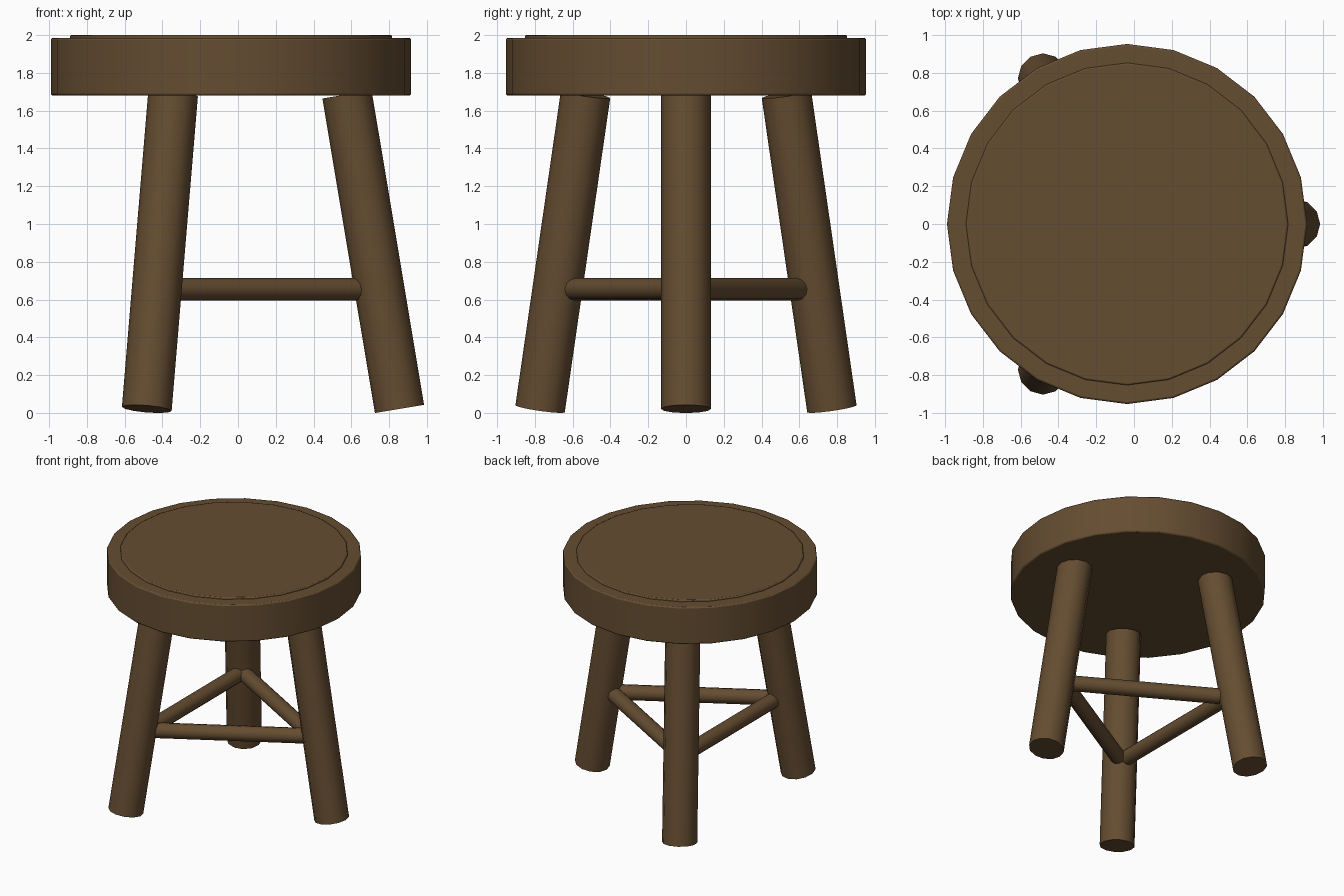
import bpy, math
from mathutils import Vector

if "Cube" in bpy.data.objects:
    bpy.data.objects.remove(bpy.data.objects["Cube"])

CX = -0.037  # centre axis of the stool

wood = bpy.data.materials.new("dark brown wood")
wood.diffuse_color = (0.13, 0.074, 0.031, 1)
wood.use_nodes = True
wood.node_tree.nodes["Principled BSDF"].inputs["Base Color"].default_value = wood.diffuse_color


def rod(name, p0, p1, radius, sides, yaw, bevel=0.0):
    """Cylinder from p0 to p1, given in the radial (x, z) plane, turned by yaw."""
    p0, p1 = Vector(p0), Vector(p1)
    axis = p1 - p0
    # tilt about y first, then turn about z
    tilt = math.atan2(axis.x, axis.z)
    turn = Vector((math.cos(yaw), math.sin(yaw)))
    mid = (p0 + p1) / 2
    loc = (CX + mid.x * turn.x - mid.y * turn.y,
           mid.x * turn.y + mid.y * turn.x, mid.z)
    bpy.ops.mesh.primitive_cylinder_add(vertices=sides, radius=radius,
                                        depth=axis.length, location=loc,
                                        rotation=(0, tilt, yaw))
    ob = bpy.context.object
    ob.name = name
    ob.data.materials.append(wood)
    if bevel:
        mod = ob.modifiers.new("soft edge", 'BEVEL')
        mod.width = bevel
        mod.segments = 2
        mod.limit_method = 'ANGLE'
        mod.angle_limit = math.radians(40)
    bpy.ops.object.shade_smooth_by_angle(angle=math.radians(35))
    return ob


# Round seat with a thin raised disc on top
rod("seat", (0, 0, 1.68), (0, 0, 1.985), 0.953, 24, 0, 0.01)
rod("seat_top_disc", (0, 0, 1.95), (0, 0, 2.0), 0.853, 24, 0, 0.008)

# Three splayed legs
for i, name in enumerate(("right_leg", "back_left_leg", "front_left_leg")):
    rod(name, (0.892, 0, 0.021), (0.614, 0, 1.686), 0.132, 12,
        math.radians(120 * i))

# Three stretchers joining the legs in a triangle
D, H, Z = 0.361, 0.558, 0.655
for i, name in enumerate(("back_right_stretcher", "left_stretcher",
                          "front_right_stretcher")):
    # the rod runs sideways, so its yaw is a quarter turn past its position
    yaw = math.radians(60 + 120 * i + 90)
    rod(name, (-H, -D, Z), (H, -D, Z), 0.059, 12, yaw)
